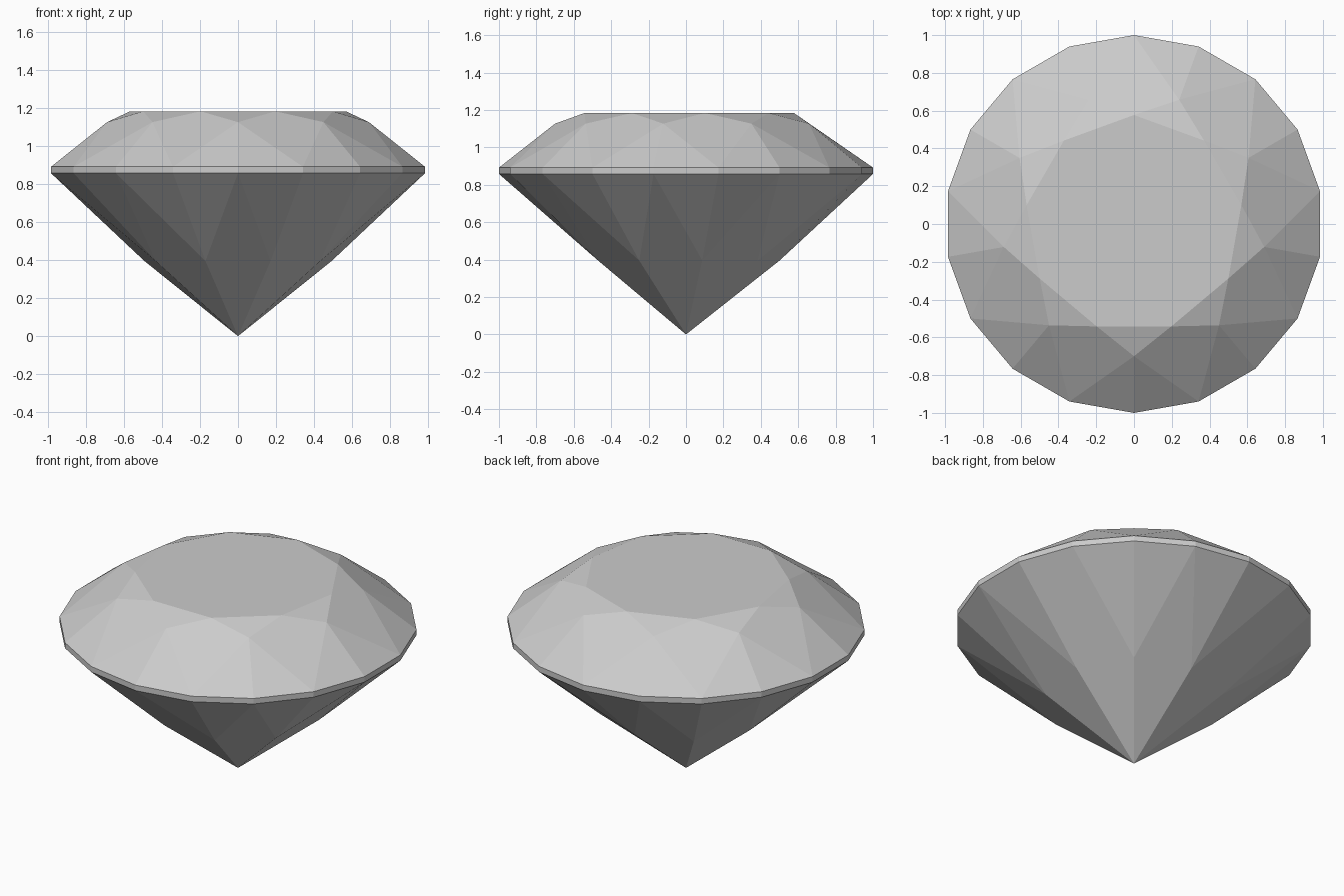
import bpy, bmesh
from math import radians, sin, cos

cube = bpy.data.objects.get("Cube")
if cube:
    bpy.data.objects.remove(cube)

mat = bpy.data.materials.new("pale grey gem")
mat.use_nodes = True
colour = (0.6, 0.6, 0.6, 1)
mat.diffuse_color = colour
mat.node_tree.nodes["Principled BSDF"].inputs["Base Color"].default_value = colour

N = 9  # main facets around the stone
STEP = 360 / N
bm = bmesh.new()


def ring(count, radius, z, offset=0):
    """Circle of vertices, starting at the back."""
    angles = [radians(90 + offset + i * 360 / count) for i in range(count)]
    return [bm.verts.new((radius * cos(a), radius * sin(a), z)) for a in angles]


# Rings from the top down
table = ring(N, 0.577, 1.184)
crown = ring(N, 0.70, 1.127, STEP / 2)
girdle_top = ring(2 * N, 1, 0.892)
girdle_low = ring(2 * N, 1, 0.858)
pavilion = ring(N, 0.50, 0.395)
culet = bm.verts.new((0, 0, 0))

bm.faces.new(table)
for j in range(N):
    nxt = (j + 1) % N
    a, b, c = 2 * j, 2 * j + 1, 2 * nxt
    # Crown: star, kite and upper girdle facets
    bm.faces.new((table[j], crown[j], table[nxt]))
    bm.faces.new((table[j], crown[j - 1], girdle_top[a], crown[j]))
    bm.faces.new((crown[j], girdle_top[a], girdle_top[b]))
    bm.faces.new((crown[j], girdle_top[b], girdle_top[c]))
    # Girdle band
    for p, q in ((a, b), (b, c)):
        bm.faces.new((girdle_top[p], girdle_low[p], girdle_low[q], girdle_top[q]))
    # Pavilion: lower girdle facets and long kites down to the point
    bm.faces.new((girdle_low[a], pavilion[j], girdle_low[b]))
    bm.faces.new((girdle_low[b], pavilion[nxt], girdle_low[c]))
    bm.faces.new((girdle_low[b], pavilion[j], culet, pavilion[nxt]))

bmesh.ops.recalc_face_normals(bm, faces=bm.faces[:])
mesh = bpy.data.meshes.new("gemstone")
bm.to_mesh(mesh)
bm.free()
mesh.materials.append(mat)
gem = bpy.data.objects.new("gemstone", mesh)
bpy.context.collection.objects.link(gem)
